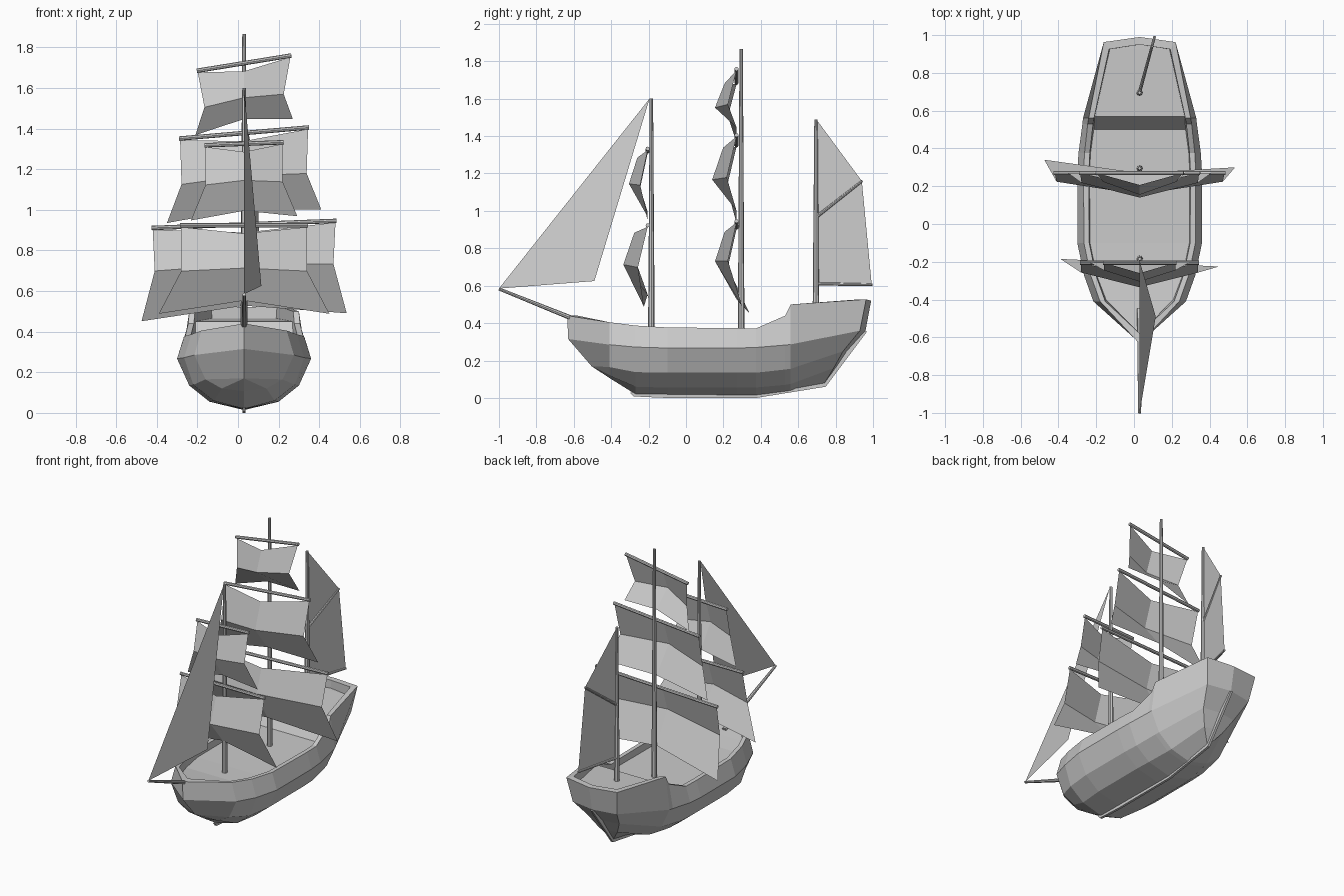
import bpy, bmesh
from mathutils import Vector

if "Cube" in bpy.data.objects:
    bpy.data.objects.remove(bpy.data.objects["Cube"])

CX = 0.03  # ship centreline


def finish(name, bm):
    me = bpy.data.meshes.new(name)
    bm.to_mesh(me)
    bm.free()
    ob = bpy.data.objects.new(name, me)
    bpy.context.collection.objects.link(ob)
    return ob


def grid_faces(bm, rows):
    for a, b in zip(rows, rows[1:]):
        for i in range(len(a) - 1):
            bm.faces.new((a[i], a[i + 1], b[i + 1], b[i]))


def pole(name, p, q, r1, r2):
    p, q = Vector(p), Vector(q)
    d = q - p
    bpy.ops.mesh.primitive_cone_add(vertices=8, radius1=r1, radius2=r2,
                                    depth=d.length, location=(p + q) / 2)
    ob = bpy.context.object
    ob.name = name
    ob.rotation_mode = 'QUATERNION'
    ob.rotation_quaternion = d.to_track_quat('Z', 'Y')


def panel(name, pts):
    bm = bmesh.new()
    bm.faces.new([bm.verts.new(p) for p in pts])
    return finish(name, bm)


# Hull stations: y, half widths and heights for rail, widest, bilge, low, keel; deck y and z
stations = [
    ([-.635, -.63, -.505, -.505, -.505], [0] * 5, [.44, .315, .17, .17, .17], -.58, .375),
    (-.41, [.21, .245, .19, .11, 0], [.405, .285, .165, .12, .107], -.40, .35),
    (-.27, [.26, .295, .25, .15, 0], [.387, .272, .138, .06, .02], -.27, .335),
    (-.10, [.295, .33, .27, .17, 0], [.377, .267, .135, .055, .018], -.10, .33),
    (.27, [.297, .33, .27, .17, 0], [.373, .267, .135, .055, .014], .27, .33),
    (.375, [.292, .324, .265, .165, 0], [.372, .27, .135, .056, .014], .375, .33),
    (.53, [.275, .303, .245, .145, 0], [.44, .283, .152, .07, .034], .50, .33),
    (.56, [.27, .30, .24, .14, 0], [.50, .286, .156, .075, .038], .57, .45),
    ([.963, .93, .84, .79, .735], [.19, .165, .12, .07, 0], [.527, .36, .25, .16, .07], .925, .465),
    ([.99, .96, .86, .80, .735], [0] * 5, [.52, .36, .25, .16, .07], .95, .465),
]
bm = bmesh.new()
rows = []
for k, (y, half, zs, dy, dz) in enumerate(stations):
    ys = y if isinstance(y, list) else [y] * 5
    inner_y = dy if k in (0, 8, 9) else ys[0]
    inner = max(0, half[0] - .028)
    pts = [(h, yy, z) for h, yy, z in zip(half, ys, zs)][::-1]
    pts += [(inner, inner_y, zs[0]), (max(0, inner - .004), dy, dz), (0, dy, dz)]
    rows.append([bm.verts.new(p) for p in pts])
grid_faces(bm, rows)
bmesh.ops.remove_doubles(bm, verts=bm.verts[:], dist=.0005)
bmesh.ops.mirror(bm, geom=bm.verts[:] + bm.edges[:] + bm.faces[:], axis='X', merge_dist=.0005)
bmesh.ops.remove_doubles(bm, verts=bm.verts[:], dist=.0005)
bmesh.ops.recalc_face_normals(bm, faces=bm.faces[:])
finish("hull", bm).location.x = CX

# Keel strip running under the hull and up the stern
line = [((-.30, .03), (-.28, .008)), ((-.1, .03), (-.1, .0)), ((.375, .03), (.375, .0)),
        ((.73, .085), (.747, .06)), ((.945, .36), (.968, .355))]
bm = bmesh.new()
rows = []
for (iy, iz), (oy, oz) in line:
    ring = [bm.verts.new((CX + s * .008, y, z)) for s, y, z in
            ((-1, iy, iz), (-1, oy, oz), (1, oy, oz), (1, iy, iz))]
    rows.append(ring + ring[:1])
grid_faces(bm, rows)
bm.faces.new(rows[0][:4])
bm.faces.new(rows[-1][:4])
bmesh.ops.recalc_face_normals(bm, faces=bm.faces[:])
finish("keel", bm)

# Masts and bowsprit
for name, y, base, top in (("fore_mast", -.185, .32, 1.60), ("main_mast", .295, .32, 1.865),
                           ("mizzen_mast", .695, .44, 1.49)):
    pole(name, (CX, y, base), (CX, y, top), .018, .009)
pole("bowsprit", (CX, -.45, .362), (CX, -1, .583), .015, .008)


# Square sails: each row is (half width, drop at edges, drop at centre, forward at edges, at centre)
def square_sail(name, y, z, half, slope, mid, foot, bulge, kick=(0, 0)):
    pole(name + "_yard", (CX - half - .005, y, z - slope * half),
         (CX + half + .005, y, z + slope * half), .011, .011)
    bm = bmesh.new()
    table = [(half, .008, .04, 0, bulge * .55, (0, 0)),
             (mid[0], mid[1], mid[1] - .015, bulge * .4, bulge, (0, 0)),
             (foot[0], foot[1], foot[2], 0, 0, kick)]
    rows = []
    for w, de, dc, fe, fc, kk in table:
        rows.append([bm.verts.new((CX - w, y - fe + kk[0], z - de - slope * w)),
                     bm.verts.new((CX, y - fc, z - dc)),
                     bm.verts.new((CX + w, y - fe + kk[1], z - de + slope * w))])
    grid_faces(bm, rows)
    finish(name, bm)


square_sail("main_course", .27, .928, .45, .039, (.44, .212), (.505, .457, .40), .115, (.07, .03))
square_sail("main_topsail", .27, 1.378, .315, .087, (.308, .226), (.38, .41, .375), .13)
square_sail("main_topgallant", .27, 1.722, .228, .165, (.195, .185), (.24, .315, .275), .115)
square_sail("fore_course", -.205, .923, .31, .0, (.31, .225), (.42, .435, .37), .13, (.02, -.02))
square_sail("fore_topsail", -.205, 1.325, .19, .04, (.19, .195), (.262, .367, .33), .10)

# Jib between bowsprit and fore mast
panel("jib", [(CX, -1, .585), (.115, -.49, .625), (CX, -.195, 1.60)])

# Mizzen sail with gaff and boom
panel("mizzen_sail", [(CX, .70, .61), (.11, .993, .605), (.096, .94, 1.16), (CX, .70, 1.485)])
pole("mizzen_gaff", (CX, .70, .97), (.096, .942, 1.16), .009, .007)
pole("mizzen_boom", (CX, .70, .61), (.11, .995, .605), .009, .007)
